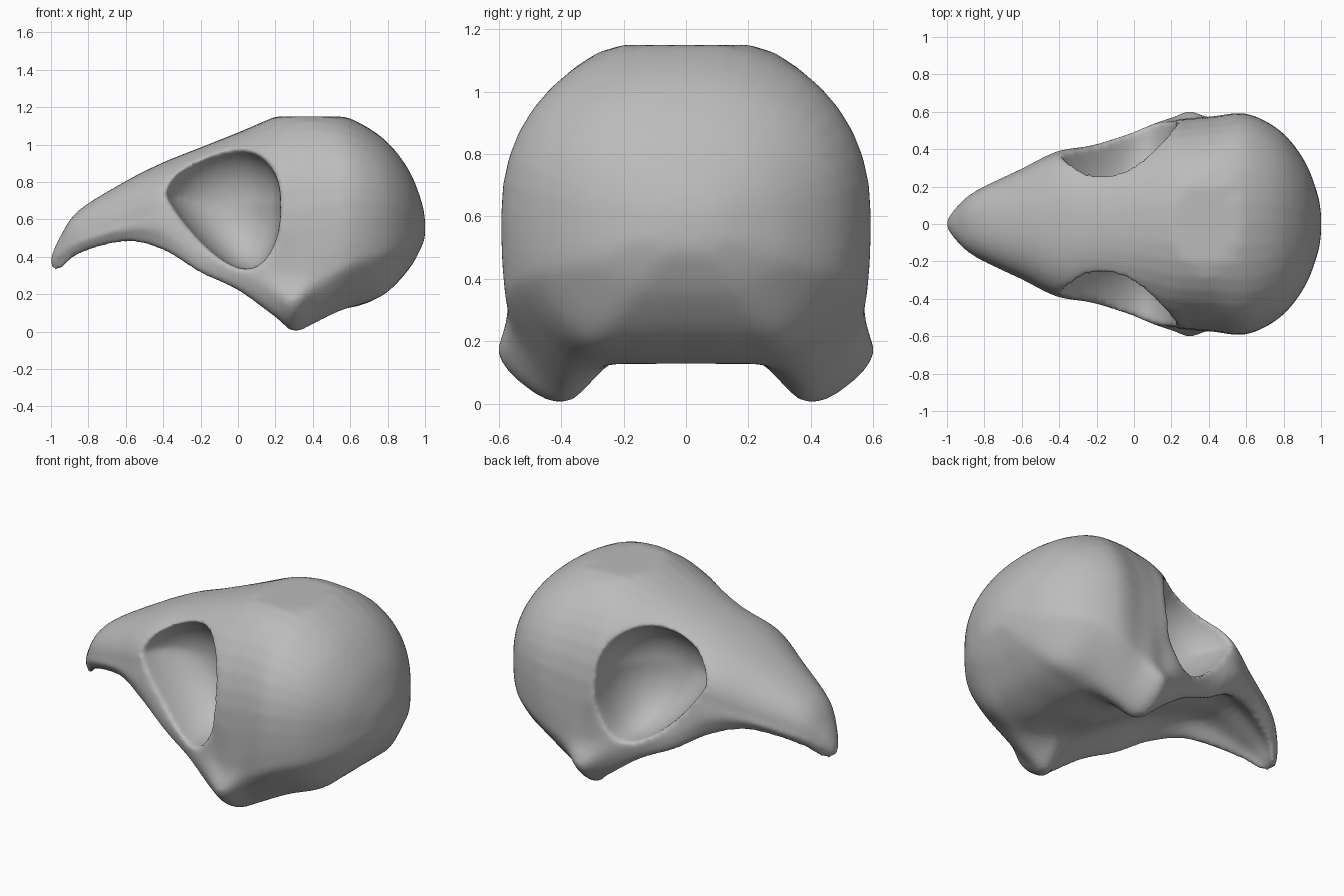
import bpy, bmesh, math
from mathutils import Vector

if "Cube" in bpy.data.objects:
    bpy.data.objects.remove(bpy.data.objects["Cube"])

bone = bpy.data.materials.new("bone_grey")
bone.diffuse_color = (0.5, 0.5, 0.5, 1)
bone.use_nodes = True
bone.node_tree.nodes["Principled BSDF"].inputs["Base Color"].default_value = bone.diffuse_color

# x, crown z, side y, side z, cheek y, cheek z, lobe y, lobe z, palate z
STATIONS = [
    (-1.0, .40, .02, .38, .015, .365, .012, .345, .345),
    (-.95, .51, .085, .43, .08, .40, .05, .33, .345),
    (-.85, .65, .17, .50, .165, .46, .13, .415, .435),
    (-.60, .805, .29, .58, .285, .53, .24, .48, .54),
    (-.40, .905, .38, .66, .38, .50, .33, .435, .52),
    (-.20, .985, .38, .70, .425, .38, .38, .315, .44),
    (0, 1.065, .46, .66, .49, .30, .43, .22, .33),
    (.20, 1.15, .55, .57, .565, .19, .46, .075, .20),
    (.30, 1.18, .565, .53, .597, .14, .40, 0, .15),
    (.42, 1.185, .575, .55, .55, .21, .39, .05, .14),
    (.60, 1.14, .59, .60, .55, .32, .38, .15, .13),
    (.78, 1.03, .50, .60, .465, .38, .32, .215, .20),
    (.91, .87, .34, .59, .31, .43, .20, .345, .33),
    (.98, .70, .16, .57, .15, .50, .09, .455, .45),
    (1.0, .60, .05, .56, .05, .53, .03, .51, .51),
]


def spline(points, steps):
    """Smooth curve through points of any dimension."""
    pts = [Vector(p) for p in points]
    out = []
    for i in range(len(pts) - 1):
        a, b, c, d = (pts[max(0, min(len(pts) - 1, i + k))] for k in (-1, 0, 1, 2))
        for s in range(steps):
            t = s / steps
            out.append(b + (c - a) * (t / 2) + (a * 2 - b * 5 + c * 4 - d) * (t * t / 2)
                       + (b * 3 - a - c * 3 + d) * (t ** 3 / 2))
    return out + [pts[-1]]


def section(row):
    """Closed ring: rounded crown, cheek, lower lobe and hollow palate."""
    x, top, w, m, j, k, l, b, c = row
    e = 2 / 2.25
    half = []
    for i in range(10):
        a = math.radians(9 * i)
        half.append((w * math.sin(a) ** e, min(1.15, m + (top - m) * math.cos(a) ** e)))
    # waist above the cheek spur
    waist = ((w + j) / 2 + .012 - .035 * math.exp(-((x - .27) / .09) ** 2), m * .4 + k * .6)
    half += [tuple(p) for p in spline([(w, m), waist, (j, k), (l, b), (l * .55, c), (0, c)], 5)]
    ring = half + [(-y, z) for y, z in half[-2:0:-1]]
    return [(x, y, z) for y, z in ring]


def make_object(name, bm):
    bmesh.ops.recalc_face_normals(bm, faces=bm.faces)
    mesh = bpy.data.meshes.new(name)
    bm.to_mesh(mesh)
    bm.free()
    obj = bpy.data.objects.new(name, mesh)
    bpy.context.collection.objects.link(obj)
    return obj


def apply_all(obj):
    bpy.context.view_layer.objects.active = obj
    obj.select_set(True)
    for name in [m.name for m in obj.modifiers]:
        bpy.ops.object.modifier_apply(modifier=name)


def soft(v, p):
    return math.copysign(abs(v) ** p, v)


# skull: sections lofted from beak tip to back of head
bm = bmesh.new()
rings = [[bm.verts.new(co) for co in section(r)] for r in spline(STATIONS, 5)]
for a, b in zip(rings, rings[1:]):
    n = len(a)
    for i in range(n):
        bm.faces.new((a[i], a[(i + 1) % n], b[(i + 1) % n], b[i]))
bm.faces.new(rings[0])
bm.faces.new(rings[-1])
skull = make_object("skull", bm)
skull.data.materials.append(bone)

# eye socket: round bowl, open outwards, narrowing and leaning back below
bm = bmesh.new()
bmesh.ops.create_uvsphere(bm, u_segments=48, v_segments=28, radius=1)
for v in bm.verts:
    x, y, z = v.co
    low = max(0, -z)
    v.co = (-.085 + .31 * x * (1 - .3 * low) + .13 * low + .03 * max(0, z),
            .48 + .36 * soft(y, .8 if y < 0 else .4),
            .68 + (.32 if z > 0 else .345) * z + (.05 * max(0, -x) * (1 - abs(z))))
cutter = make_object("socket_cutter", bm)
cutter.hide_render = True
cut = skull.modifiers.new("socket", 'BOOLEAN')
cut.operation = 'DIFFERENCE'
cut.solver = 'EXACT'
cut.object = cutter
apply_all(skull)
bpy.data.objects.remove(cutter)

# keep the half with the socket, then mirror it
bm = bmesh.new()
bm.from_mesh(skull.data)
bmesh.ops.bisect_plane(bm, geom=bm.verts[:] + bm.edges[:] + bm.faces[:], dist=1e-5,
                       plane_co=(0, 0, 0), plane_no=(0, 1, 0), clear_inner=True)
bm.to_mesh(skull.data)
bm.free()
mirror = skull.modifiers.new("mirror", 'MIRROR')
mirror.use_axis = (False, True, False)

# even, softly worn bone surface
remesh = skull.modifiers.new("remesh", 'REMESH')
remesh.mode = 'VOXEL'
remesh.voxel_size = .015
smooth = skull.modifiers.new("soften", 'SMOOTH')
smooth.factor = .5
smooth.iterations = 8
apply_all(skull)
bpy.ops.object.shade_smooth()
